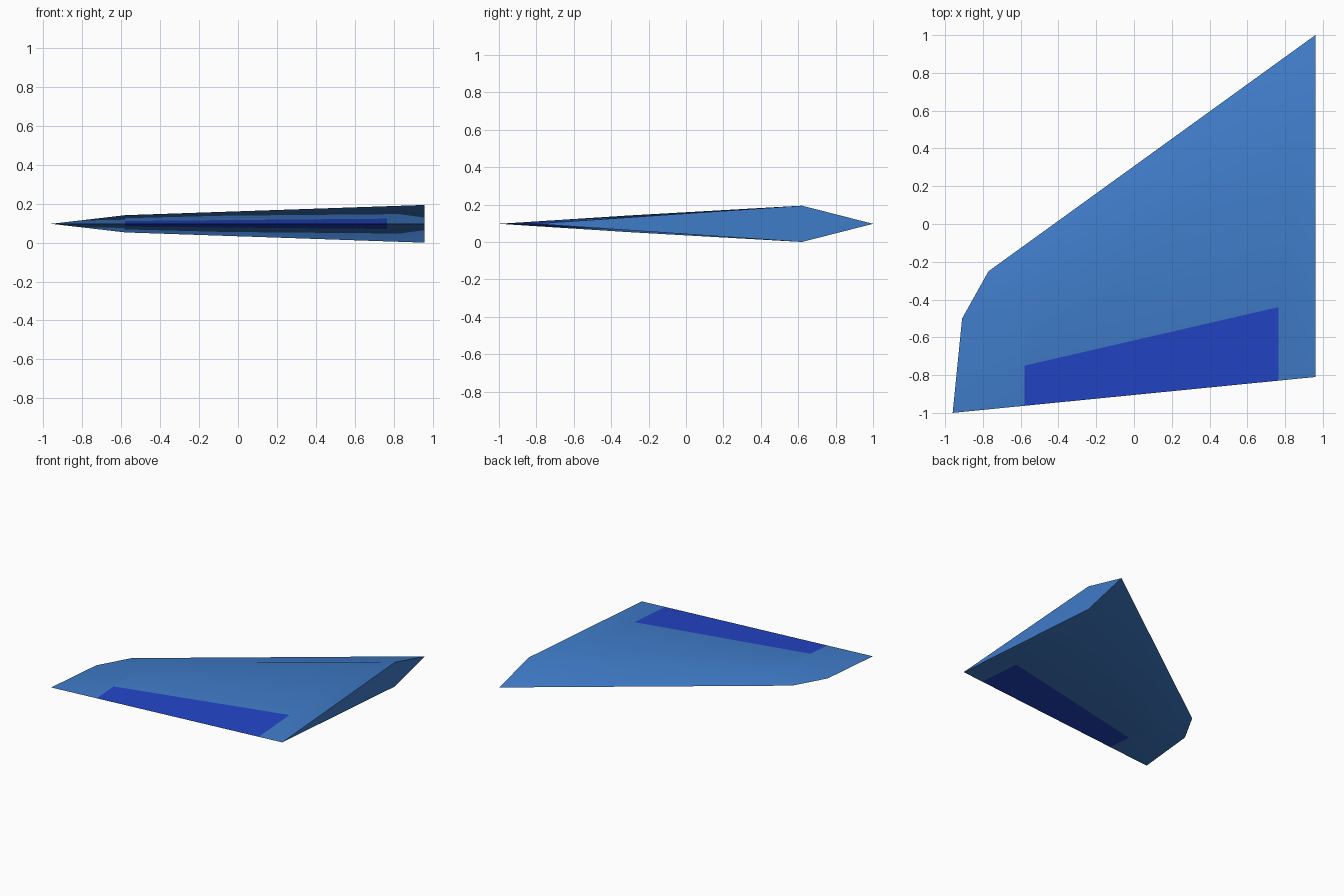
import bpy, bmesh, math

cube = bpy.data.objects.get("Cube")
if cube:
    bpy.data.objects.remove(cube, do_unlink=True)


def make_material(name, rgb):
    mat = bpy.data.materials.new(name)
    mat.use_nodes = True
    mat.diffuse_color = (*rgb, 1)
    mat.node_tree.nodes["Principled BSDF"].inputs["Base Color"].default_value = (*rgb, 1)
    return mat


sky_blue = make_material("sky blue", (0.05, 0.20, 0.58))
deep_blue = make_material("deep blue", (0.016, 0.058, 0.56))

HALF = 0.097                       # half of the greatest thickness, at the root
ROOT_X, TIP_X = 0.96, -0.96


def trail_y(x):
    """Trailing edge, a straight line from root to tip."""
    return -0.81 + (x - ROOT_X) * 0.19 / 1.92


def aft_z(x, y):
    """Height of the aft slope, rising forward from the trailing edge."""
    return (y - trail_y(x)) * HALF / 1.43


# Corner points of the upper half
points = {
    "lead_root": (ROOT_X, 1.0, 0),
    "lead_tip": (-0.77, -0.25, 0),
    "tip_side": (-0.91, -0.50, 0),
    "trail_tip": (TIP_X, -1.0, 0),
    "trail_root": (ROOT_X, -0.81, 0),
    "ridge_root": (ROOT_X, 0.62, HALF),
    "ridge_tip": (-0.58, -0.31, aft_z(-0.58, -0.31)),
    "flap_a": (-0.58, -0.75, aft_z(-0.58, -0.75)),
    "flap_b": (0.765, -0.44, aft_z(0.765, -0.44)),
    "flap_c": (0.765, trail_y(0.765), 0),
    "flap_d": (-0.58, trail_y(-0.58), 0),
}

# Faces of the upper half, with the flap cut into the aft slope
faces = [
    ("lead_root lead_tip ridge_tip ridge_root", 0),      # forward slope
    ("lead_tip tip_side ridge_tip", 0),                  # clipped tip
    ("tip_side trail_tip ridge_tip", 0),
    ("ridge_tip trail_tip flap_d flap_a", 0),            # aft slope around the flap
    ("ridge_root ridge_tip flap_a flap_b", 0),
    ("trail_root ridge_root flap_b flap_c", 0),
    ("flap_a flap_d flap_c flap_b", 1),                  # flap
    ("lead_root ridge_root trail_root", 0),              # root cap
]

bm = bmesh.new()
verts = {name: bm.verts.new(co) for name, co in points.items()}
for names, index in faces:
    face = bm.faces.new([verts[n] for n in names.split()])
    face.material_index = index

# Mirror to the underside and weld along the sharp edges
flipped = bmesh.ops.duplicate(bm, geom=bm.verts[:] + bm.edges[:] + bm.faces[:])["geom"]
for v in flipped:
    if isinstance(v, bmesh.types.BMVert):
        v.co.z = -v.co.z
bmesh.ops.remove_doubles(bm, verts=bm.verts[:], dist=0.0005)
bmesh.ops.recalc_face_normals(bm, faces=bm.faces[:])

mesh = bpy.data.meshes.new("wing")
bm.to_mesh(mesh)
bm.free()
mesh.materials.append(sky_blue)
mesh.materials.append(deep_blue)

wing = bpy.data.objects.new("wing", mesh)
wing.location.z = HALF
bpy.context.collection.objects.link(wing)

# Soft ridge, sharp outline
bpy.ops.object.select_all(action="DESELECT")
wing.select_set(True)
bpy.context.view_layer.objects.active = wing
bpy.ops.object.shade_smooth_by_angle(angle=math.radians(30))
